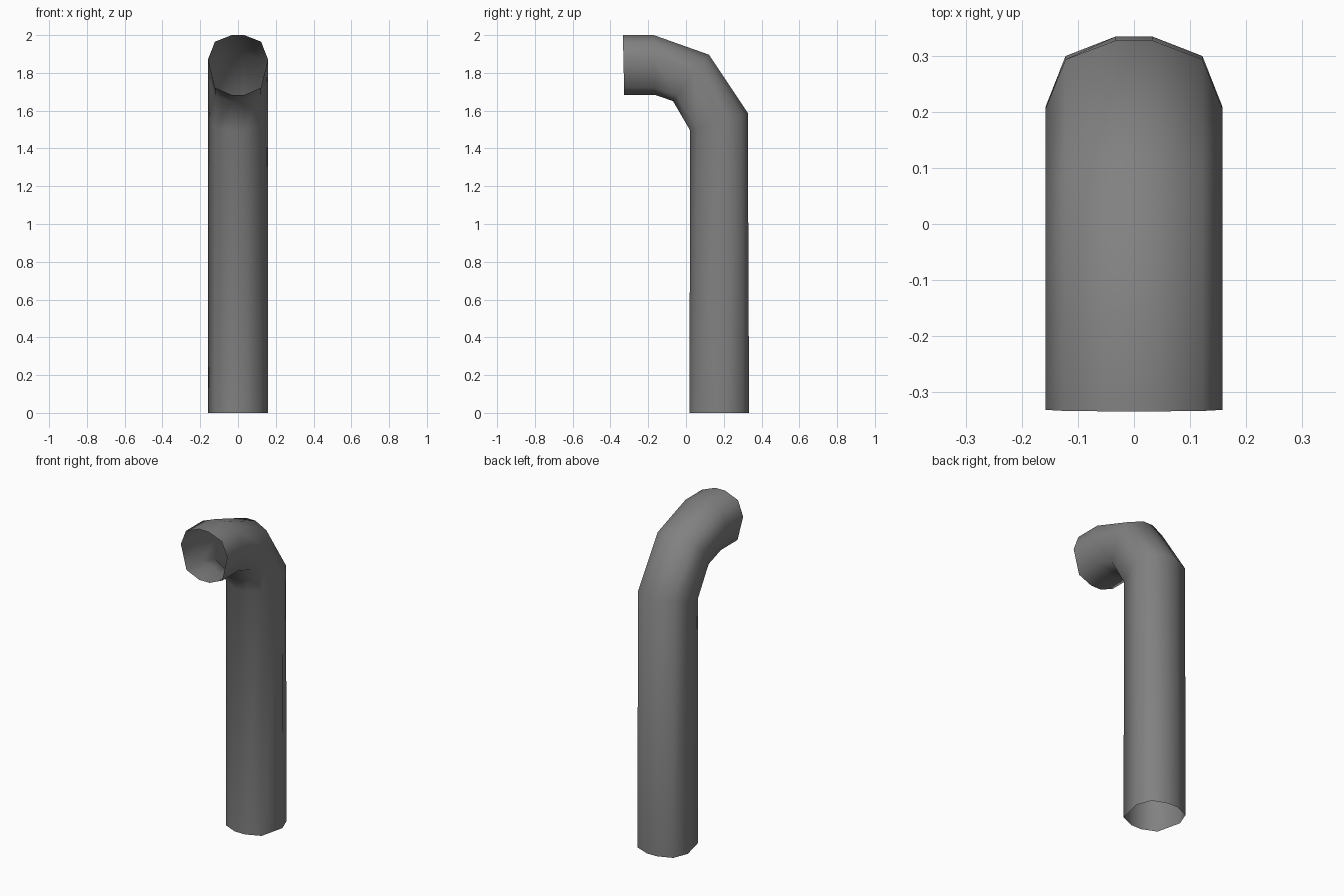
import bpy, bmesh
from mathutils import Vector

if "Cube" in bpy.data.objects:
    bpy.data.objects.remove(bpy.data.objects["Cube"])

grey = bpy.data.materials.new("metal_grey")
grey.diffuse_color = (0.22, 0.22, 0.22, 1)
grey.use_nodes = True
grey.node_tree.nodes["Principled BSDF"].inputs["Base Color"].default_value = grey.diffuse_color

# Half cross-section: (x, position from inner side 0 to outer side 1)
half = [(0.033, 1.0), (0.122, 0.89), (0.158, 0.60), (0.122, 0.12), (0.035, 0.0)]
section = half + [(-x, t) for x, t in reversed(half)]

# Stations along the bent pipe: inner (y, z), outer (y, z)
stations = [
    ((0.019, 0.0), (0.334, 0.0)),
    ((0.021, 1.497), (0.327, 1.588)),
    ((-0.069, 1.651), (0.122, 1.896)),
    ((-0.166, 1.684), (-0.171, 2.0)),
    ((-0.327, 1.684), (-0.334, 2.0)),
]

# Open-ended pipe lofted through the stations
bm = bmesh.new()
rings = []
for inner, outer in stations:
    a, b = Vector((0, *inner)), Vector((0, *outer))
    rings.append([bm.verts.new(a.lerp(b, t) + Vector((x, 0, 0))) for x, t in section])
n = len(section)
for r, s in zip(rings, rings[1:]):
    for i in range(n):
        j = (i + 1) % n
        bm.faces.new((r[j], r[i], s[i], s[j]))
bm.normal_update()
# Make the back of the upright face +y (outward)
if bm.faces[:][n - 1].normal.y < 0:
    bmesh.ops.reverse_faces(bm, faces=bm.faces[:])
for f in bm.faces:
    f.smooth = True

mesh = bpy.data.meshes.new("bent_pipe")
bm.to_mesh(mesh)
bm.free()
mesh.materials.append(grey)
pipe = bpy.data.objects.new("bent_pipe", mesh)
bpy.context.collection.objects.link(pipe)
